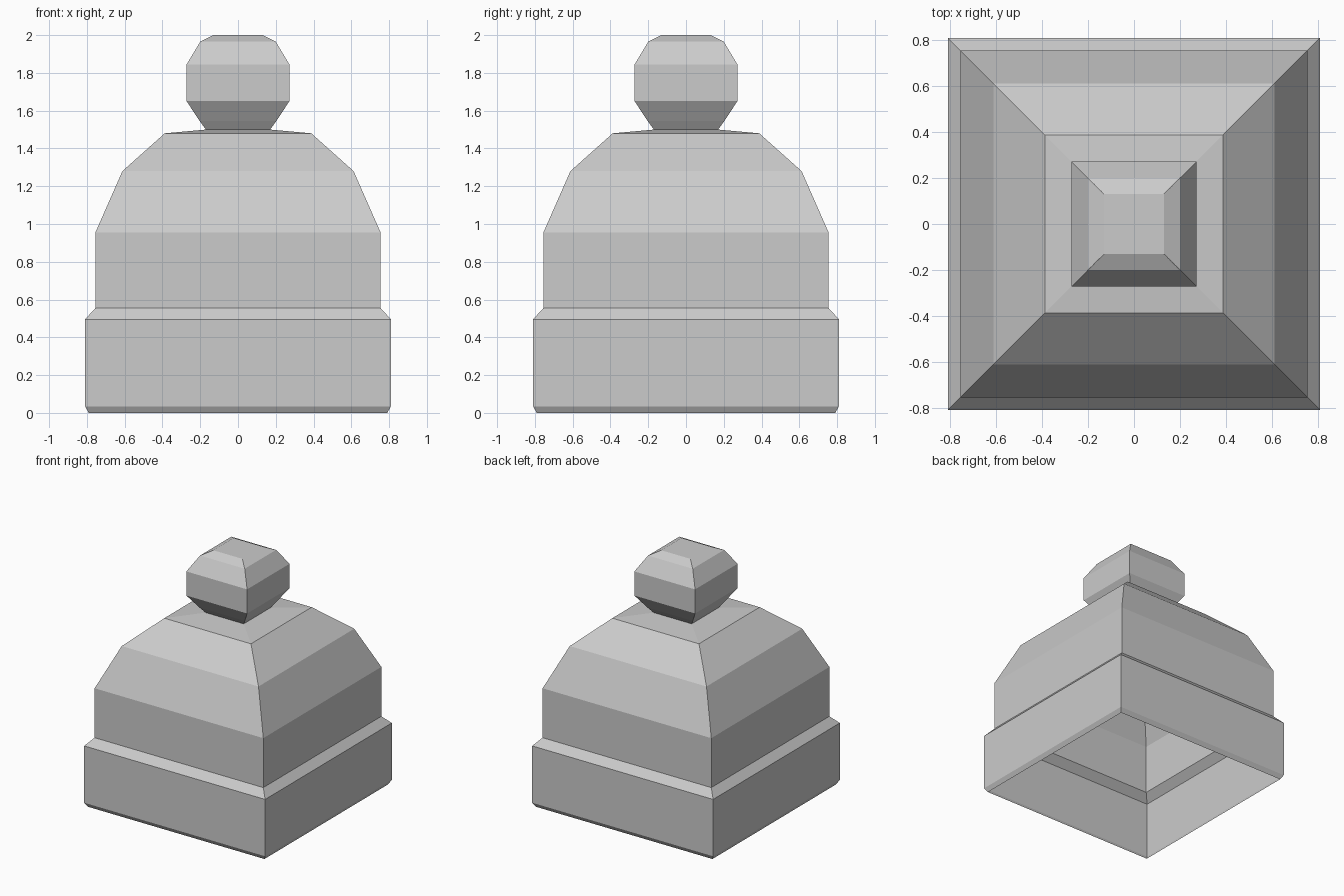
import bpy, bmesh

if "Cube" in bpy.data.objects:
    bpy.data.objects.remove(bpy.data.objects["Cube"])


def square_shell(name, profile, cap=False):
    """Stack square rings (half width, height) and skin them as one flat shell."""
    bm = bmesh.new()
    rings = [[bm.verts.new((sx * r, sy * r, z))
              for sx, sy in ((-1, -1), (1, -1), (1, 1), (-1, 1))]
             for r, z in profile]
    for low, high in zip(rings, rings[1:]):
        for i in range(4):
            j = (i + 1) % 4
            bm.faces.new((low[i], low[j], high[j], high[i]))
    if cap:
        bm.faces.new(rings[-1])
    mesh = bpy.data.meshes.new(name)
    bm.to_mesh(mesh)
    bm.free()
    obj = bpy.data.objects.new(name, mesh)
    bpy.context.collection.objects.link(obj)
    return obj


# Folded band, open underneath
square_shell("hat_band", [(0.79, 0), (0.81, 0.035), (0.81, 0.495), (0.755, 0.555)])

# Hollow crown, stepping in to the neck of the bobble
square_shell("hat_crown", [(0.755, 0.555), (0.755, 0.955), (0.612, 1.28),
                           (0.388, 1.48), (0.17, 1.5)])

# Bobble on top
square_shell("hat_bobble", [(0.17, 1.5), (0.203, 1.545), (0.272, 1.65), (0.272, 1.845),
                            (0.2, 1.965), (0.13, 2.0)], cap=True)
